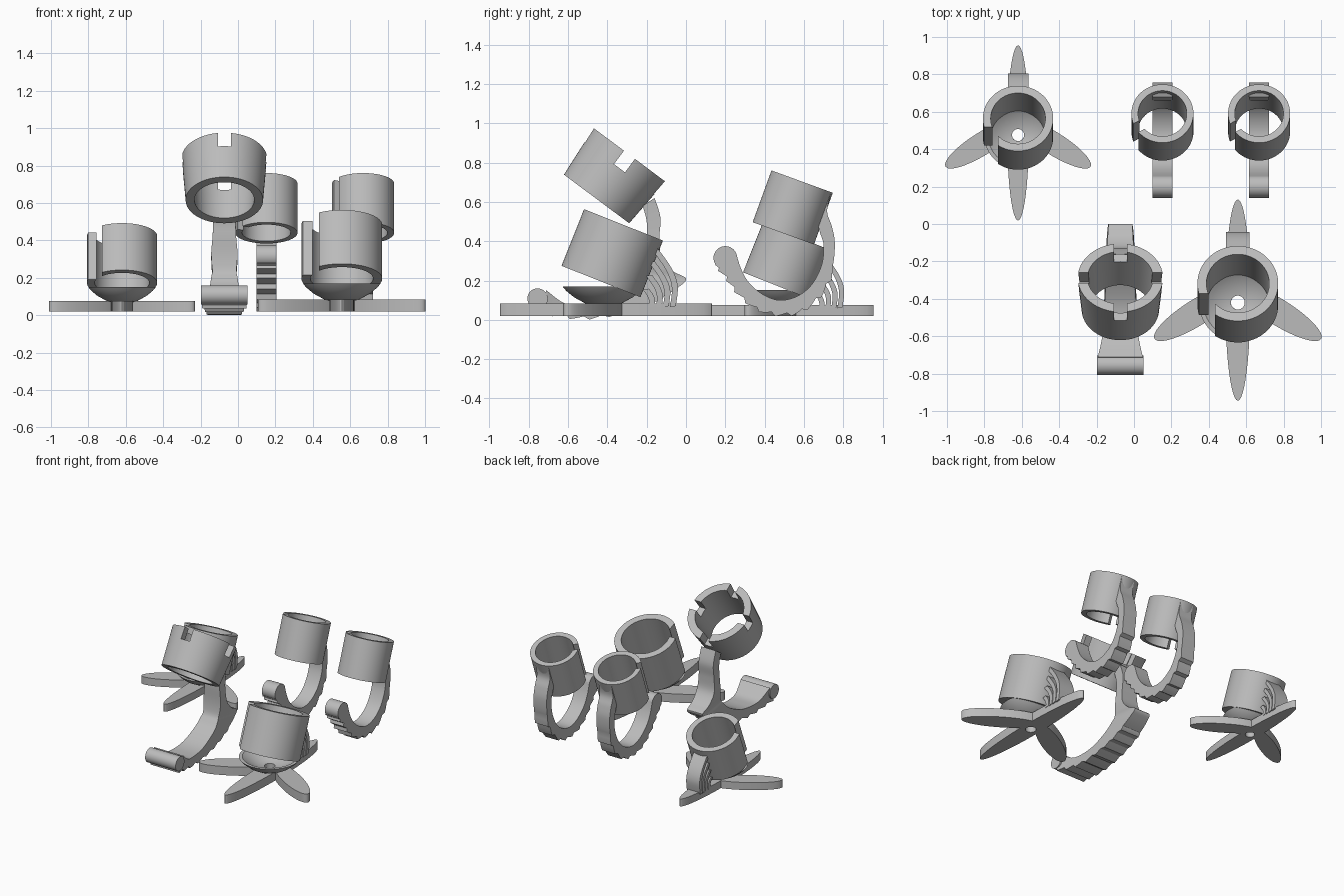
import bpy, bmesh, math
from mathutils import Matrix, Vector

cube = bpy.data.objects.get("Cube")
if cube:
    bpy.data.objects.remove(cube, do_unlink=True)

grey = bpy.data.materials.new("light_grey")
grey.use_nodes = True
GREY = (0.5, 0.5, 0.5, 1)
grey.diffuse_color = GREY
grey.node_tree.nodes["Principled BSDF"].inputs["Base Color"].default_value = GREY


def finish(name, bm):
    bmesh.ops.recalc_face_normals(bm, faces=bm.faces)
    mesh = bpy.data.meshes.new(name)
    bm.to_mesh(mesh)
    bm.free()
    mesh.materials.append(grey)
    obj = bpy.data.objects.new(name, mesh)
    bpy.context.collection.objects.link(obj)
    return obj


def smooth(obj):
    bpy.ops.object.select_all(action='DESELECT')
    obj.select_set(True)
    bpy.context.view_layer.objects.active = obj
    bpy.ops.object.shade_smooth_by_angle(angle=math.radians(30))


def boolean(obj, other, operation='DIFFERENCE'):
    mod = obj.modifiers.new("cut", 'BOOLEAN')
    mod.operation, mod.object, mod.solver = operation, other, 'EXACT'
    bpy.context.view_layer.objects.active = obj
    bpy.ops.object.modifier_apply(modifier=mod.name)
    bpy.data.objects.remove(other, do_unlink=True)


def revolve(name, profile, segments=64):
    """Closed (radius, height) profile turned round z."""
    bm = bmesh.new()
    rings = []
    for i in range(segments):
        a = math.tau * i / segments
        rings.append([bm.verts.new((r * math.cos(a), r * math.sin(a), z)) for r, z in profile])
    n = len(profile)
    for i in range(segments):
        a, b = rings[i], rings[(i + 1) % segments]
        for j in range(n):
            k = (j + 1) % n
            bm.faces.new((a[j], b[j], b[k], a[k]))
    return finish(name, bm)


def box(size, centre, turn=0):
    bm = bmesh.new()
    bmesh.ops.create_cube(bm, size=1)
    bm.transform(Matrix.Rotation(turn, 4, 'Z') @ Matrix.Translation(centre)
                 @ Matrix.Diagonal((*size, 1)))
    return finish("cutter", bm)


def disc(name, rx, ry, z0, z1, segments=48):
    bm = bmesh.new()
    bmesh.ops.create_cone(bm, cap_ends=True, segments=segments, radius1=1, radius2=1, depth=1)
    bm.transform(Matrix.Translation((0, 0, (z0 + z1) / 2)) @ Matrix.Diagonal((rx, ry, z1 - z0, 1)))
    return finish(name, bm)


def lean(obj, location, tilt):
    obj.data.transform(Matrix.Translation(location) @ Matrix.Rotation(-math.radians(tilt), 4, 'X'))


def spline(points, steps):
    pts = [Vector(p) for p in points]
    out = []
    for i in range(len(pts) - 1):
        a, b, c, d = pts[max(i - 1, 0)], pts[i], pts[i + 1], pts[min(i + 2, len(pts) - 1)]
        for s in range(steps):
            t = s / steps
            out.append(b + (c - a) * (t / 2) + (a * 2 - b * 5 + c * 4 - d) * (t * t / 2)
                       + (b * 3 - a - c * 3 + d) * (t ** 3 / 2))
    return out + [pts[-1]]


def strip(name, x, points, steps=6, teeth_from=None, depth=0.018):
    """Curved bar; each point is outer y, outer z, inner y, inner z, half width."""
    bm = bmesh.new()
    rows = []
    for i, (oy, oz, iy, iz, w) in enumerate(spline(points, steps)):
        outer, inner = Vector((0, oy, oz)), Vector((0, iy, iz))
        if teeth_from is not None and i >= teeth_from * steps:
            outer += (outer - inner).normalized() * depth * (i % 4) / 3
        rows.append([bm.verts.new((x + s * w, p.y, p.z))
                     for p, s in ((outer, -1), (outer, 1), (inner, 1), (inner, -1))])
    for a, b in zip(rows, rows[1:]):
        for j in range(4):
            k = (j + 1) % 4
            bm.faces.new((a[j], a[k], b[k], b[j]))
    bm.faces.new(rows[0])
    bm.faces.new(rows[-1])
    obj = finish(name, bm)
    smooth(obj)
    return obj


def knob(name, x, y, z, radius, half_width):
    obj = disc(name, radius, radius, -half_width, half_width, 32)
    obj.data.transform(Matrix.Translation((x, y, z)) @ Matrix.Rotation(math.pi / 2, 4, 'Y'))
    smooth(obj)


def star_stand(label, hub, scale):
    parts = []
    # Leaf-shaped feet joined into one star
    base = disc(label + "_star_base", 0.067, 0.538, 0, 0.064)
    for side in (-1, 1):
        foot = disc("foot", 0.268, 0.07, 0, 0.064)
        foot.data.transform(Matrix.Translation((side * 0.218, -0.065, 0))
                            @ Matrix.Rotation(side * -math.radians(32), 4, 'Z'))
        boolean(base, foot, 'UNION')
    hole = disc("cutter", 0.037, 0.037, -0.1, 0.2, 32)
    hole.data.transform(Matrix.Translation((0, -0.013, 0)))
    boolean(base, hole)
    parts.append(base)
    # Shallow dish with a drain hole
    dish = revolve(label + "_dish", [(0.037, 0.05), (0.09, 0.062), (0.15, 0.095), (0.19, 0.128),
                                     (0.208, 0.15), (0.185, 0.15), (0.14, 0.118), (0.08, 0.088),
                                     (0.037, 0.08)])
    dish.data.transform(Matrix.Translation((0, -0.013, 0)))
    parts.append(dish)
    # Leaning sleeve with its front corner cut open
    sleeve = revolve(label + "_sleeve", [(0.168, 0), (0.216, 0), (0.216, 0.31), (0.168, 0.31)])
    boolean(sleeve, box((0.3, 0.3, 1), (-0.272, -0.207, 0.1)))
    lean(sleeve, (0, -0.0255, 0.175), 21.7)
    parts.append(sleeve)
    # Nested curved leaves that hold the sleeve from behind
    for i, f in enumerate((1, 0.77, 0.54, 0.3)):
        curve = [(0.155, 0), (0.165, 0.1), (0.135, 0.19), (0.062, 0.295)]
        points = []
        for y, z in curve:
            points.append((0.2 + y * f, 0.05 + z * f, 0.2 + y * f - 0.03, 0.05 + z * f - 0.006, 0.063))
        parts.append(strip(label + "_back_leaf_%d" % (i + 1), 0, points))
    for part in parts:
        part.data.transform(Matrix.Translation(hub) @ Matrix.Scale(scale, 4))
        smooth(part)


star_stand("large_stand", (0.555, -0.407, 0.02), 1)
star_stand("small_stand", (-0.62, 0.487, 0.02), 0.87)

# Two matching toothed hooks, each with a slotted sleeve
HOOK = [(0.735, 0.64, 0.68, 0.62), (0.718, 0.55, 0.66, 0.54), (0.742, 0.475, 0.68, 0.45),
        (0.757, 0.39, 0.7, 0.38), (0.745, 0.27, 0.69, 0.28), (0.69, 0.145, 0.64, 0.18),
        (0.59, 0.055, 0.565, 0.12), (0.475, 0.035, 0.475, 0.1), (0.36, 0.065, 0.39, 0.13),
        (0.27, 0.14, 0.32, 0.19), (0.21, 0.22, 0.28, 0.26), (0.155, 0.285, 0.255, 0.34)]
for label, x in (("middle", 0.152), ("side", 0.669)):
    strip(label + "_hook_arm", x, [(*p, 0.054) for p in HOOK], 6, 4)
    knob(label + "_hook_knob", x, 0.2, 0.315, 0.06, 0.054)
    sleeve = revolve(label + "_hook_sleeve", [(0.13, 0), (0.166, 0), (0.166, 0.28), (0.13, 0.28)])
    boolean(sleeve, box((0.2, 0.055, 1), (-0.17, 0, 0.1), math.radians(30)))
    lean(sleeve, (x, 0.495, 0.44), 20)
    smooth(sleeve)

# Wide hook with a notched, tapered collar
strip("wide_hook_arm", -0.073, [
    (-0.16, 0.62, -0.22, 0.58, 0.06), (-0.13, 0.52, -0.2, 0.5, 0.06),
    (-0.135, 0.42, -0.2, 0.42, 0.063), (-0.125, 0.32, -0.2, 0.34, 0.07),
    (-0.07, 0.25, -0.205, 0.28, 0.068), (0, 0.21, -0.215, 0.235, 0.064),
    (-0.04, 0.165, -0.235, 0.205, 0.07), (-0.13, 0.11, -0.28, 0.16, 0.076),
    (-0.25, 0.06, -0.36, 0.115, 0.08), (-0.38, 0.03, -0.44, 0.085, 0.085),
    (-0.52, 0.018, -0.53, 0.075, 0.09), (-0.65, 0.03, -0.62, 0.085, 0.1),
    (-0.755, 0.055, -0.71, 0.15, 0.12)], 6, 7)
knob("wide_hook_foot", -0.073, -0.755, 0.108, 0.052, 0.125)
collar = revolve("wide_hook_collar", [(0.16, 0), (0.207, 0), (0.228, 0.28), (0.175, 0.28)])
for turn in range(4):
    boolean(collar, box((0.2, 0.07, 0.2), (0.2, 0, 0.295), turn * math.pi / 2))
lean(collar, (-0.073, -0.455, 0.615), 36.7)
smooth(collar)
